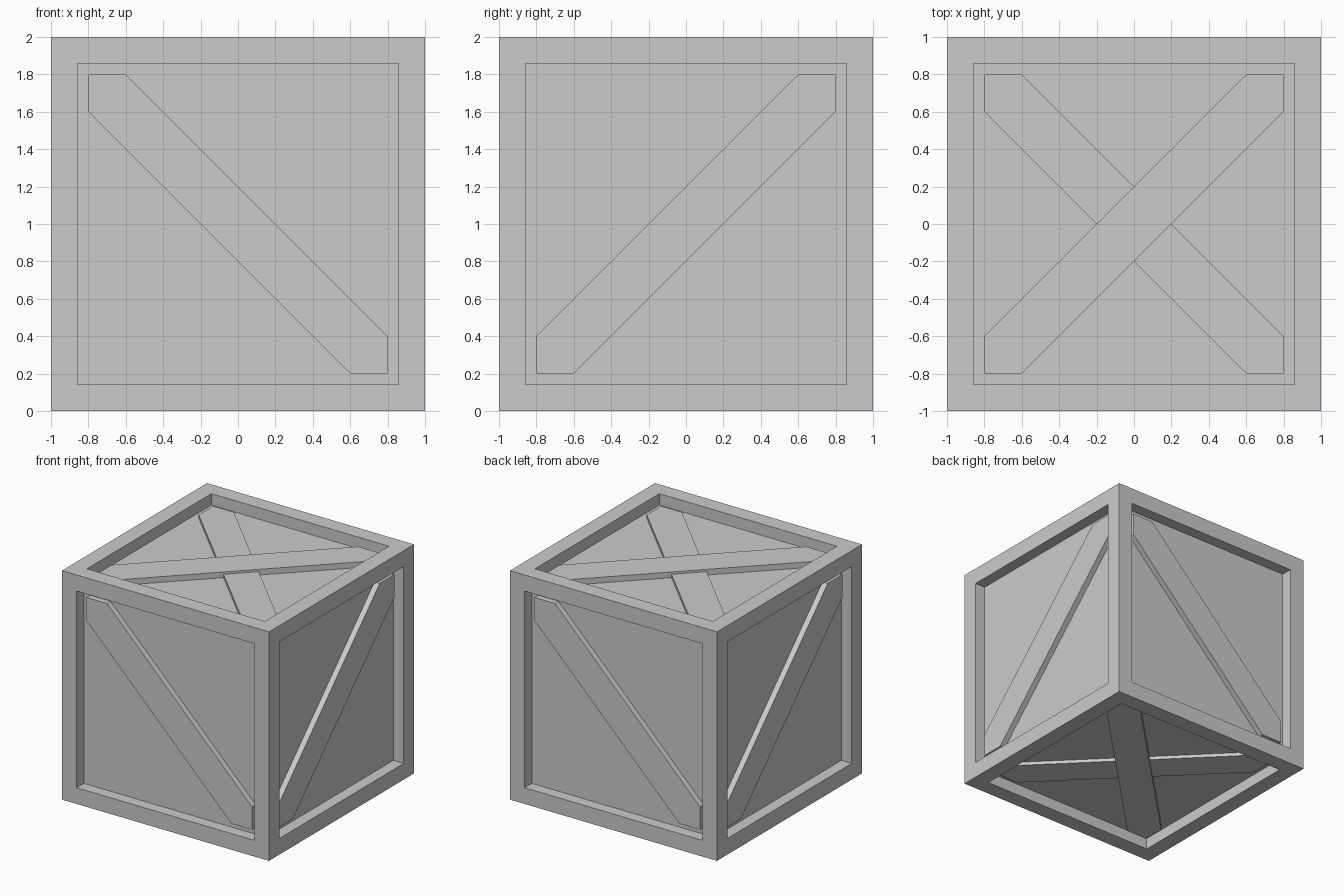
import bpy, bmesh
from mathutils import Vector

if "Cube" in bpy.data.objects:
    bpy.data.objects.remove(bpy.data.objects["Cube"])

CENTRE = Vector((0, 0, 1))
PANEL = 0.9    # distance of recessed panels from the centre
BRACE = 0.95   # outer face of main braces
UNDER = 0.93   # outer face of the lower crossing braces


def add_object(name, bm):
    bmesh.ops.recalc_face_normals(bm, faces=bm.faces)
    mesh = bpy.data.meshes.new(name)
    bm.to_mesh(mesh)
    bm.free()
    obj = bpy.data.objects.new(name, mesh)
    bpy.context.collection.objects.link(obj)
    return obj


def brace(name, normal, right, rising, outer=BRACE):
    """Diagonal plank on one side, with ends trimmed to the frame corners."""
    n, u = Vector(normal), Vector(right)
    v = n.cross(u) * (1 if rising else -1)
    outline = [(-.8, -.8), (-.6, -.8), (.8, .6), (.8, .8), (.6, .8), (-.8, -.6)]
    bm = bmesh.new()
    base = bm.faces.new([bm.verts.new(CENTRE + u * a + v * b + n * PANEL)
                         for a, b in outline])
    top = bmesh.ops.extrude_face_region(bm, geom=[base], use_keep_orig=True)["geom"]
    verts = [g for g in top if isinstance(g, bmesh.types.BMVert)]
    bmesh.ops.translate(bm, verts=verts, vec=n * (outer - PANEL))
    return add_object(name, bm)


# Crate body: cube with a raised frame around a recessed panel on every side
bm = bmesh.new()
bmesh.ops.create_cube(bm, size=2)
bmesh.ops.translate(bm, verts=bm.verts, vec=CENTRE)
inner = list(bm.faces)
bmesh.ops.inset_individual(bm, faces=inner, thickness=0.2)
walls = bmesh.ops.extrude_discrete_faces(bm, faces=inner)["faces"]
for f in walls:
    bmesh.ops.translate(bm, verts=f.verts, vec=-0.1 * f.normal)
add_object("crate_body", bm)

# One diagonal brace on each upright side
brace("front_brace", (0, -1, 0), (1, 0, 0), False)
brace("back_brace", (0, 1, 0), (-1, 0, 0), False)
brace("right_brace", (1, 0, 0), (0, 1, 0), True)
brace("left_brace", (-1, 0, 0), (0, -1, 0), True)

# Crossed braces on lid and base
brace("lid_brace", (0, 0, 1), (1, 0, 0), True)
brace("lid_under_brace", (0, 0, 1), (1, 0, 0), False, UNDER)
brace("base_brace", (0, 0, -1), (1, 0, 0), False)
brace("base_under_brace", (0, 0, -1), (1, 0, 0), True, UNDER)
